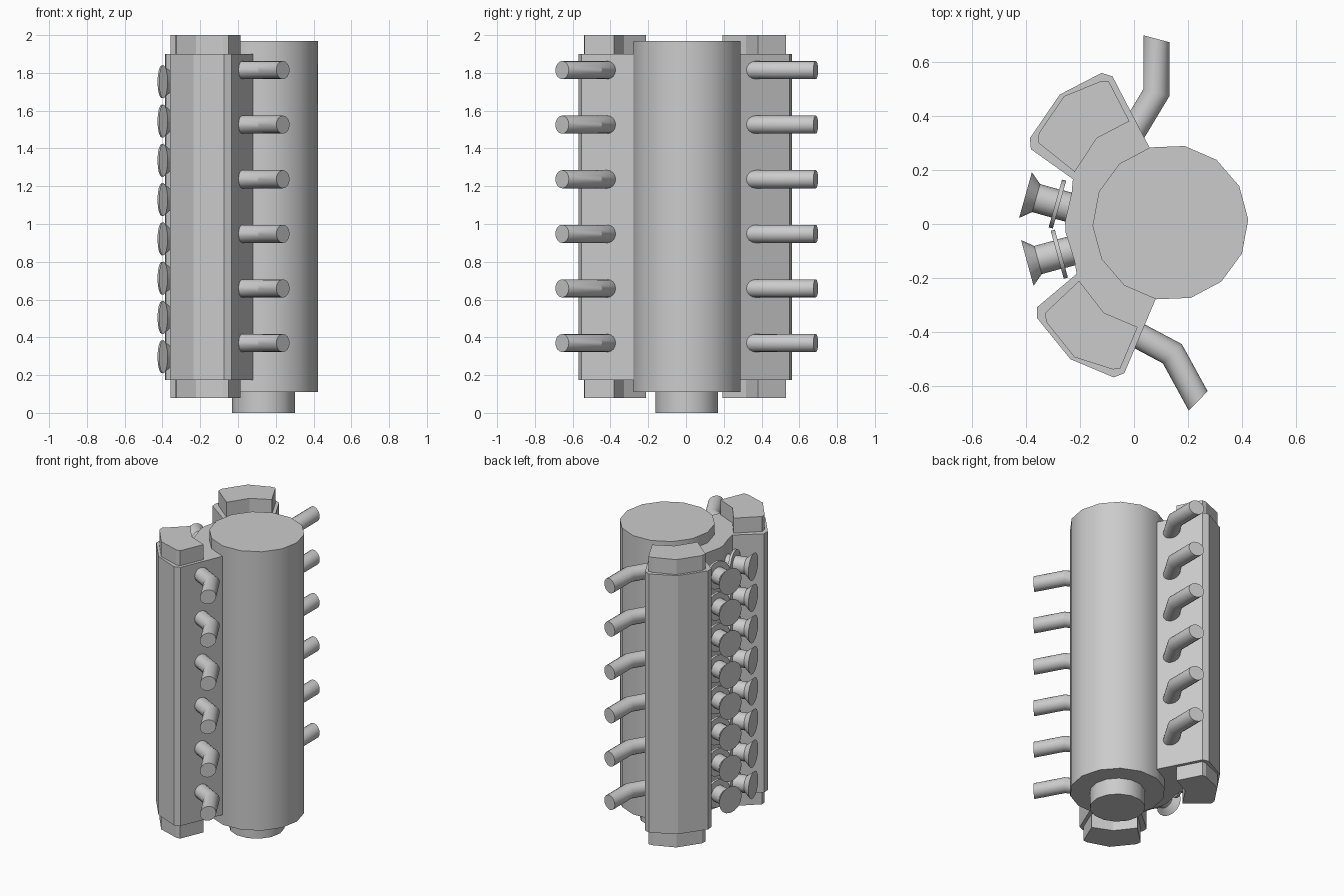
import bpy, bmesh
from math import radians, cos, sin, tau, atan2
from mathutils import Vector, Matrix

if "Cube" in bpy.data.objects:
    bpy.data.objects.remove(bpy.data.objects["Cube"])

CRANK = Vector((0.135, 0.005, 0))      # crank axis, block is turned slightly about it
FRAME = Matrix.Translation(CRANK) @ Matrix.Rotation(radians(2.3), 4, 'Z')


def add_object(name, mesh, matrix=Matrix()):
    ob = bpy.data.objects.new(name, mesh)
    bpy.context.collection.objects.link(ob)
    ob.matrix_world = matrix
    return ob


def loft(name, rings, smooth=True):
    """Mesh from rings of points, joined by quads and capped at both ends."""
    bm = bmesh.new()
    loops = [[bm.verts.new(p) for p in ring] for ring in rings]
    n = len(loops[0])
    for a, b in zip(loops, loops[1:]):
        for i in range(n):
            j = (i + 1) % n
            bm.faces.new((a[i], a[j], b[j], b[i]))
    bm.faces.new(loops[0][::-1])
    bm.faces.new(loops[-1])
    bmesh.ops.recalc_face_normals(bm, faces=bm.faces)
    for f in bm.faces:
        f.smooth = smooth
    mesh = bpy.data.meshes.new(name)
    bm.to_mesh(mesh)
    bm.free()
    if smooth:
        mesh.set_sharp_from_angle(angle=radians(32))
    return mesh


def prism(name, outline, z0, z1):
    return loft(name, [[(x, y, z) for x, y in outline] for z in (z0, z1)], False)


def lathe(name, profile, sides):
    """Solid of revolution about z from (radius, height) pairs."""
    return loft(name, [[(r * cos(tau * i / sides), r * sin(tau * i / sides), z)
                        for i in range(sides)] for r, z in profile])


def bent_pipe(name, path, end_normal, r, sides=16):
    """Two-segment pipe in the xy plane with mitred bend and slanted end."""
    p = [Vector((x, y, 0)) for x, y in path]
    d1, d2 = (p[1] - p[0]).normalized(), (p[2] - p[1]).normalized()
    up = Vector((0, 0, 1))
    rings = []
    for pos, d, n in ((p[0], d1, d1), (p[1], d1, d1 + d2),
                      (p[2], d2, Vector((*end_normal, 0)))):
        side = up.cross(d)
        ring = []
        for i in range(sides):
            o = (side * cos(tau * i / sides) + up * sin(tau * i / sides)) * r
            ring.append(pos + o - d * (o.dot(n) / d.dot(n)))
        rings.append(ring)
    return loft(name, rings)


# Crankcase and output shaft
add_object("crankcase", lathe("crankcase", [(0.289, 0.11), (0.289, 1.97)], 14), FRAME)
add_object("output_shaft", lathe("output_shaft", [(0.168, 0), (0.168, 0.13)], 14), FRAME)

# V-shaped cylinder block: half outline mirrored across the crank plane
half = [(-0.067, 0.283), (-0.193, 0.551), (-0.233, 0.565), (-0.391, 0.491),
        (-0.508, 0.334), (-0.506, 0.293), (-0.355, 0.176), (-0.361, 0.128),
        (-0.390, 0.020)]
outline = half + [(x, -y) for x, y in reversed(half)]
add_object("cylinder_block", prism("cylinder_block", outline, 0.175, 1.90), FRAME)

# Cylinder head cores standing proud at both ends of each bank
core = [(-0.208, 0.534), (-0.137, 0.382), (-0.260, 0.324), (-0.347, 0.202),
        (-0.479, 0.317), (-0.474, 0.351), (-0.376, 0.484), (-0.236, 0.535)]
for side, s in (("back", 1), ("front", -1)):
    pts = [(x, s * y) for x, y in core]
    for end, z0, z1 in (("lower", 0.08, 0.18), ("upper", 1.895, 2.0)):
        name = f"head_cap_{side}_{end}"
        add_object(name, prism(name, pts, z0, z1), FRAME)

# Exhaust pipes, six per bank
exhausts = (
    ("back", [(-0.02, 0.316), (0.083, 0.487), (0.083, 0.687)], (0.26, 0.965)),
    ("front", [(-0.01, -0.40), (0.142, -0.481), (0.238, -0.656)], (0.71, -0.70)))
for side, path, normal in exhausts:
    mesh = bent_pipe("exhaust_pipe", path, normal, 0.048)
    for i in range(6):
        add_object(f"exhaust_pipe_{side}_{i + 1}", mesh,
                   Matrix.Translation((0, 0, 0.37 + 0.289 * i)))

# Intake trumpets with flanges, eight per row in the valley
trumpet = lathe("intake_trumpet", [
    (0.055, -0.09), (0.055, -0.008), (0.092, -0.008), (0.092, 0.008),
    (0.054, 0.008), (0.054, 0.082), (0.088, 0.123)], 16)
for side, pos, axis in (("back", (-0.284, 0.074), (-0.963, 0.270)),
                        ("front", (-0.277, -0.112), (-0.965, -0.263))):
    turn = (Matrix.Rotation(atan2(axis[1], axis[0]), 4, 'Z')
            @ Matrix.Rotation(radians(90), 4, 'Y'))
    for i in range(8):
        add_object(f"intake_trumpet_{side}_{i + 1}", trumpet,
                   Matrix.Translation((*pos, 0.297 + 0.208 * i)) @ turn)
